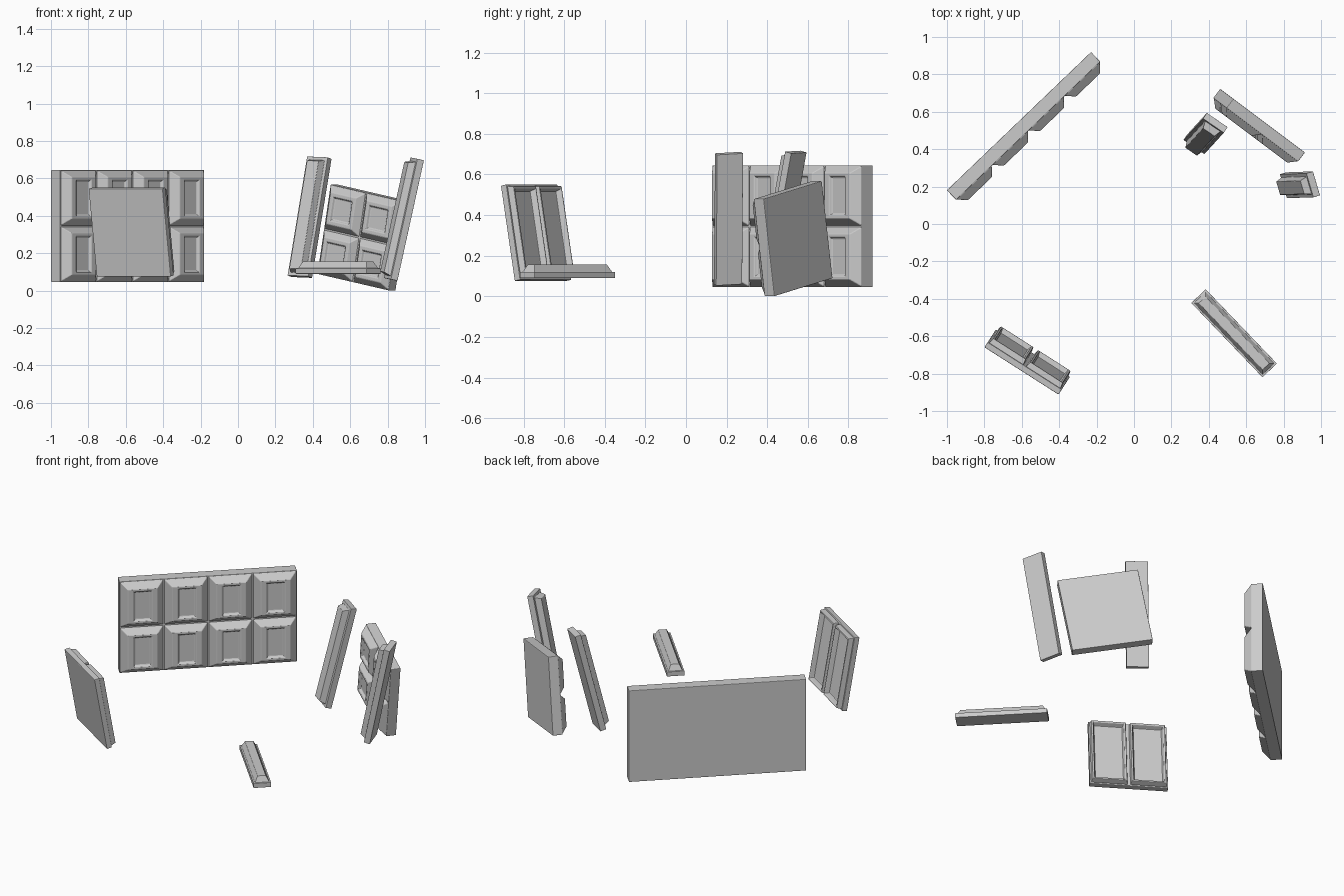
import bpy, bmesh, math
from mathutils import Vector, Matrix

if "Cube" in bpy.data.objects:
    bpy.data.objects.remove(bpy.data.objects["Cube"])


def rect(bm, cx, cy, hx, hy, z):
    return [bm.verts.new((cx + sx * hx, cy + sy * hy, z))
            for sx, sy in ((-1, -1), (1, -1), (1, 1), (-1, 1))]


def stack(bm, cx, cy, rings):
    """Closed solid from stacked rectangles (half width, half height, z)."""
    loops = [rect(bm, cx, cy, *r) for r in rings]
    for a, b in zip(loops, loops[1:]):
        for i in range(4):
            j = (i + 1) % 4
            bm.faces.new((a[i], a[j], b[j], b[i]))
    bm.faces.new(loops[0][::-1])
    bm.faces.new(loops[-1])


def place(bm, name, centre, up, normal, bevel):
    """Local x/y lie in the flat back plane, local z points out of the moulded side."""
    n = Vector(normal).normalized()
    u = Vector(up)
    u = (u - n * u.dot(n)).normalized()
    w = u.cross(n)
    rot = Matrix((w, u, n)).transposed().to_4x4()
    me = bpy.data.meshes.new(name)
    bm.to_mesh(me)
    bm.free()
    ob = bpy.data.objects.new(name, me)
    bpy.context.collection.objects.link(ob)
    ob.matrix_world = Matrix.Translation(centre) @ rot
    mod = ob.modifiers.new("soft_edges", 'BEVEL')
    mod.width = bevel
    mod.segments = 2
    mod.limit_method = 'ANGLE'
    mod.angle_limit = math.radians(30)
    return ob


def slab(name, size, base, top, grid, slope, recess, depth, gap, centre, up, normal):
    """Flat plate carrying a grid of bevelled blocks, each with a sunken panel."""
    W, H = size
    cols, rows = grid
    cw, ch = W / cols, H / rows
    bm = bmesh.new()
    stack(bm, 0, 0, [(W / 2, H / 2, 0), (W / 2, H / 2, base)])
    for i in range(cols):
        for j in range(rows):
            cx, cy = (i + 0.5) * cw - W / 2, (j + 0.5) * ch - H / 2
            hx, hy = cw / 2 - gap, ch / 2 - gap
            rx, ry = recess[0] / 2, recess[1] / 2
            stack(bm, cx, cy, [
                (hx, hy, base - 0.002),
                (hx - slope[0], hy - slope[1], top),
                (rx, ry, top),
                (rx - 0.008, ry - 0.008, top - depth)])
    return place(bm, name, centre, up, normal, 0.004)


def stick(name, length, width, base, top, step, slope, centre, up, normal):
    """Thin bar with a narrower sloped moulding on one side."""
    x, y = width / 2, length / 2
    bm = bmesh.new()
    stack(bm, 0, 0, [(x, y, 0), (x, y, base),
                     (x - step, y - step, base),
                     (x - step - slope, y - step - slope, top)])
    return place(bm, name, centre, up, normal, 0.002)


# large eight-block piece
slab("large_slab", (1.068, 0.60), 0.072, 0.116, (4, 2), (0.042, 0.036), (0.11, 0.195),
     0.014, 0.002, (-0.615, 0.55, 0.345), (0, 0, 1), (0.69, -0.72, 0))

# two-panel piece, leaning forward
slab("two_panel_slab", (0.47, 0.477), 0.033, 0.065, (2, 1), (0.006, 0.006), (0.185, 0.425),
     0.028, 0.008, (-0.58, -0.752, 0.31), (-0.095, -0.148, 0.98), (0.53, 0.83, 0.17))

# four-block piece, rolled in its own plane
r = math.radians(10.5)
slab("four_block_slab", (0.487, 0.487), 0.062, 0.10, (2, 2), (0.034, 0.034), (0.13, 0.13),
     0.014, 0.002, (0.6875, 0.5525, 0.284),
     (0.8 * math.sin(r), -0.6 * math.sin(r), math.cos(r)), (-0.6, -0.8, 0))

# two leaning sticks
u = Vector((0.105, 0.115, 0.64)).normalized()
w = Vector((0.82, -0.56, -0.034))
stick("inner_stick", 0.655, 0.135, 0.038, 0.075, 0.018, 0.012, (0.393, 0.499, 0.388), u, w.cross(u))
u = Vector((0.144, 0.005, 0.655)).normalized()
w = Vector((0.28, -0.96, -0.055))
stick("outer_stick", 0.66, 0.134, 0.038, 0.075, 0.018, 0.012, (0.905, 0.215, 0.378), u, w.cross(u))

# short stick lying flat
stick("flat_stick", 0.55, 0.106, 0.03, 0.066, 0.010, 0.018, (0.535, -0.584, 0.09),
      (0.69, -0.72, 0), (0, 0, 1))
